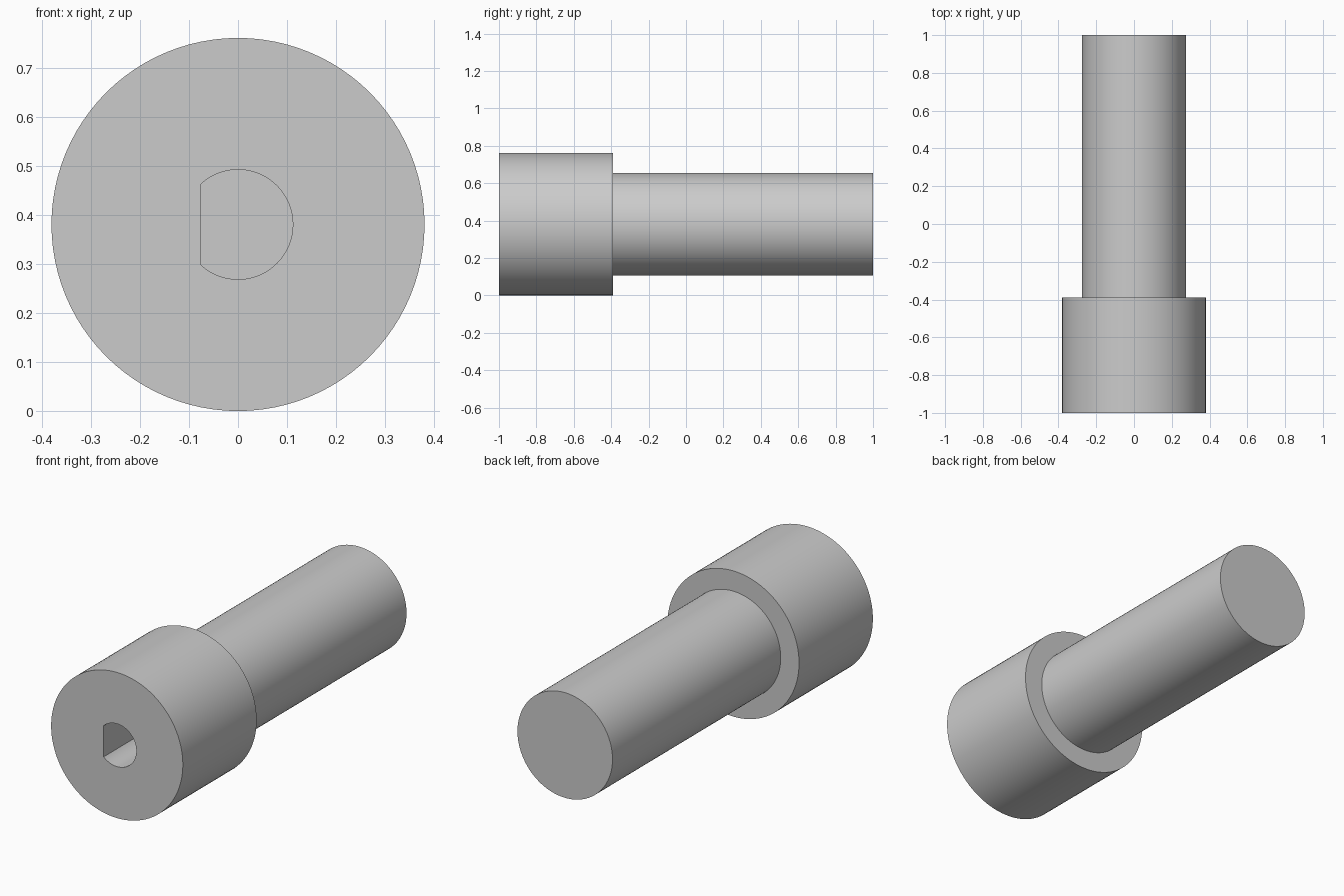
import bpy
import bmesh
from math import acos, cos, sin, pi, radians

cube = bpy.data.objects.get("Cube")
if cube:
    bpy.data.objects.remove(cube, do_unlink=True)

SEGMENTS = 96
AXIS_Z = 0.381
HEAD_R, SHAFT_R = 0.381, 0.275
BORE_R, BORE_FLAT = 0.112, -0.077
FRONT, SHOULDER, BACK, BORE_END = -1.0, -0.39, 1.0, -0.39


def circle(radius):
    """Round section, starting and ending at the -x side."""
    angles = [-pi + 2 * pi * i / SEGMENTS for i in range(SEGMENTS)]
    return [(radius * cos(a), radius * sin(a)) for a in angles]


def d_section():
    """Round section with one flat on the -x side, same point count."""
    corner = acos(BORE_FLAT / BORE_R)
    half_flat = SEGMENTS // 8
    arc_steps = SEGMENTS - 2 * half_flat
    low = -BORE_R * sin(corner)
    lower = [(BORE_FLAT, low * i / half_flat) for i in range(half_flat)]
    arc = []
    for i in range(arc_steps + 1):
        a = corner * (2 * i / arc_steps - 1)
        arc.append((BORE_R * cos(a), BORE_R * sin(a)))
    upper = [(BORE_FLAT, -low * (1 - i / half_flat)) for i in range(1, half_flat)]
    return lower + arc + upper


# Rings from the shaft's back end, over the head, and into the blind bore
sections = [
    (circle(SHAFT_R), BACK),
    (circle(SHAFT_R), SHOULDER),
    (circle(HEAD_R), SHOULDER),
    (circle(HEAD_R), FRONT),
    (d_section(), FRONT),
    (d_section(), BORE_END),
]

bm = bmesh.new()
rings = [[bm.verts.new((x, y, AXIS_Z + z)) for x, z in points]
         for points, y in sections]
for a, b in zip(rings, rings[1:]):
    for i in range(SEGMENTS):
        j = (i + 1) % SEGMENTS
        bm.faces.new((a[i], a[j], b[j], b[i]))
bm.faces.new(rings[0])
bm.faces.new(rings[-1])
bmesh.ops.recalc_face_normals(bm, faces=bm.faces)

mesh = bpy.data.meshes.new("stepped_shaft")
bm.to_mesh(mesh)
bm.free()
shaft = bpy.data.objects.new("stepped_shaft", mesh)
bpy.context.collection.objects.link(shaft)

# Plain grey metal
grey = bpy.data.materials.new("grey_metal")
grey.use_nodes = True
colour = (0.6, 0.6, 0.6, 1.0)
grey.diffuse_color = colour
grey.node_tree.nodes["Principled BSDF"].inputs["Base Color"].default_value = colour
mesh.materials.append(grey)

# Smooth barrels with crisp rims
bpy.ops.object.select_all(action="DESELECT")
shaft.select_set(True)
bpy.context.view_layer.objects.active = shaft
bpy.ops.object.shade_smooth_by_angle(angle=radians(30))
